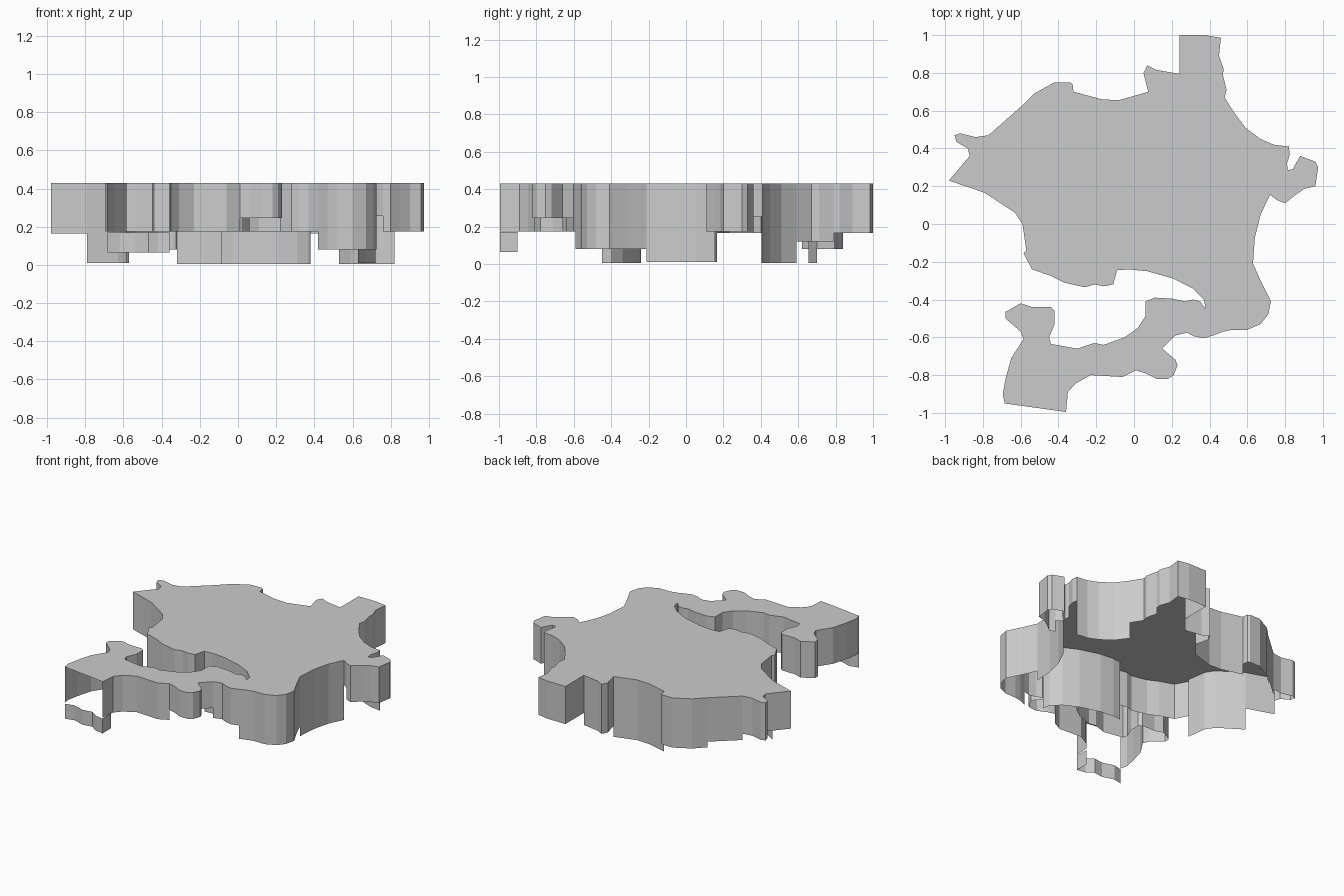
import bpy

TOP = 0.43
outline = []   # rim of the plateau, collected clockwise from the wall paths
walls = []


def add_mesh(name, verts, faces):
    mesh = bpy.data.meshes.new(name)
    mesh.from_pydata(verts, [], faces)
    mesh.update()
    obj = bpy.data.objects.new(name, mesh)
    bpy.context.collection.objects.link(obj)
    return obj


def ribbon(name, path, low, high=TOP):
    """Thin upright wall along a path, facing outward for clockwise paths."""
    n = len(path)
    verts = [(x, y, low) for x, y in path] + [(x, y, high) for x, y in path]
    faces = [(i + 1, i, n + i, n + i + 1) for i in range(n - 1)]
    return add_mesh(name, verts, faces)


def section(name, low, path):
    """Register a stretch of rim; low=None leaves it open."""
    walls.append((name, low, path))
    outline.extend(path)


# North and east rim
section("north_block_wall", 0.165, [(.24, 1), (.38, 1), (.46, .985), (.45, .89), (.475, .82)])
section("north_east_neck_wall", 0.12, [(.47, .79), (.49, .71), (.48, .67)])
section("north_east_wall", 0.005, [(.53, .59), (.59, .51), (.67, .45), (.74, .42), (.82, .41)])
section("east_notch_wall", 0.255, [(.82, .405), (.825, .37)])
section("east_lobe_wall", 0.175, [(.81, .32), (.815, .285), (.84, .29), (.88, .36), (.96, .33), (.975, .30),
                                  (.96, .20), (.90, .185), (.85, .15), (.80, .11)])
section("east_step_wall", 0.255, [(.76, .125)])
section("east_wall", 0.01, [(.72, .155), (.67, .05), (.64, -.07)])
section("south_east_wall", 0.08, [(.63, -.21), (.675, -.31), (.725, -.41), (.71, -.48), (.67, -.53), (.60, -.56),
                                  (.52, -.56), (.47, -.57)])

# Southern arm
section("arm_root_wall", 0.175, [(.42, -.59), (.37, -.605), (.32, -.595), (.28, -.575)])
section("arm_bump_wall", 0.245, [(.22, -.59), (.15, -.66), (.22, -.72), (.23, -.75), (.21, -.80), (.18, -.82),
                                 (.12, -.82), (.06, -.79)])
section("arm_outer_wall", 0.175, [(.01, -.775), (-.06, -.81), (-.23, -.80), (-.31, -.845), (-.35, -.89)])
section("arm_open_end", None, [(-.36, -.995)])
section("arm_tip_wall", 0.175, [(-.685, -.95), (-.695, -.90), (-.68, -.82), (-.65, -.71), (-.585, -.61),
                                (-.60, -.57), (-.68, -.50), (-.68, -.465), (-.60, -.42), (-.54, -.44),
                                (-.44, -.44), (-.42, -.46), (-.42, -.53), (-.45, -.60)])
section("arm_inner_wall", 0.175, [(-.44, -.635), (-.30, -.66), (-.21, -.63), (-.16, -.64), (-.05, -.60),
                                  (.02, -.55), (.06, -.49), (.06, -.41), (.11, -.39), (.20, -.395),
                                  (.27, -.41), (.31, -.40), (.35, -.41)])

# Inlet and western rim
section("inlet_wall", 0.005, [(.38, -.45), (.37, -.40), (.31, -.34), (.21, -.29), (.07, -.25), (-.03, -.24)])
section("south_west_wall", 0.175, [(-.09, -.245), (-.11, -.32), (-.16, -.33), (-.21, -.32), (-.26, -.335),
                                   (-.37, -.31), (-.44, -.275), (-.54, -.24)])
section("west_wall", 0.01, [(-.585, -.155), (-.57, -.14), (-.59, 0), (-.63, .06)])
section("west_point_wall", 0.165, [(-.79, .165), (-.98, .23), (-.87, .36), (-.88, .40), (-.94, .435),
                                   (-.95, .47), (-.92, .48), (-.84, .46)])
section("west_slope_wall", 0.12, [(-.77, .47)])
section("north_west_wall", 0.08, [(-.60, .62), (-.53, .69), (-.42, .75), (-.34, .75), (-.325, .74)])
section("north_bay_wall", 0.005, [(-.32, .70), (-.17, .66), (-.08, .655)])
section("north_hook_wall", 0.08, [(.075, .70), (.05, .80), (.07, .84), (.12, .815)])
section("north_block_side", 0.165, [(.24, .795)])

# Skirt walls, each running on to the first point of the next one
for i, (name, low, path) in enumerate(walls):
    if low is not None:
        ribbon(name, path + [walls[(i + 1) % len(walls)][2][0]], low)

# Dropped strip below the open arm end
ribbon("dropped_strip", [(-.36, -.90), (-.36, -.995), (-.42, -.985), (-.47, -.95), (-.54, -.96),
                         (-.62, -.935), (-.685, -.95)], 0.065, 0.17)

# Flat plateau on top
rim = outline[::-1]
add_mesh("plateau", [(x, y, TOP) for x, y in rim], [tuple(range(len(rim)))])
